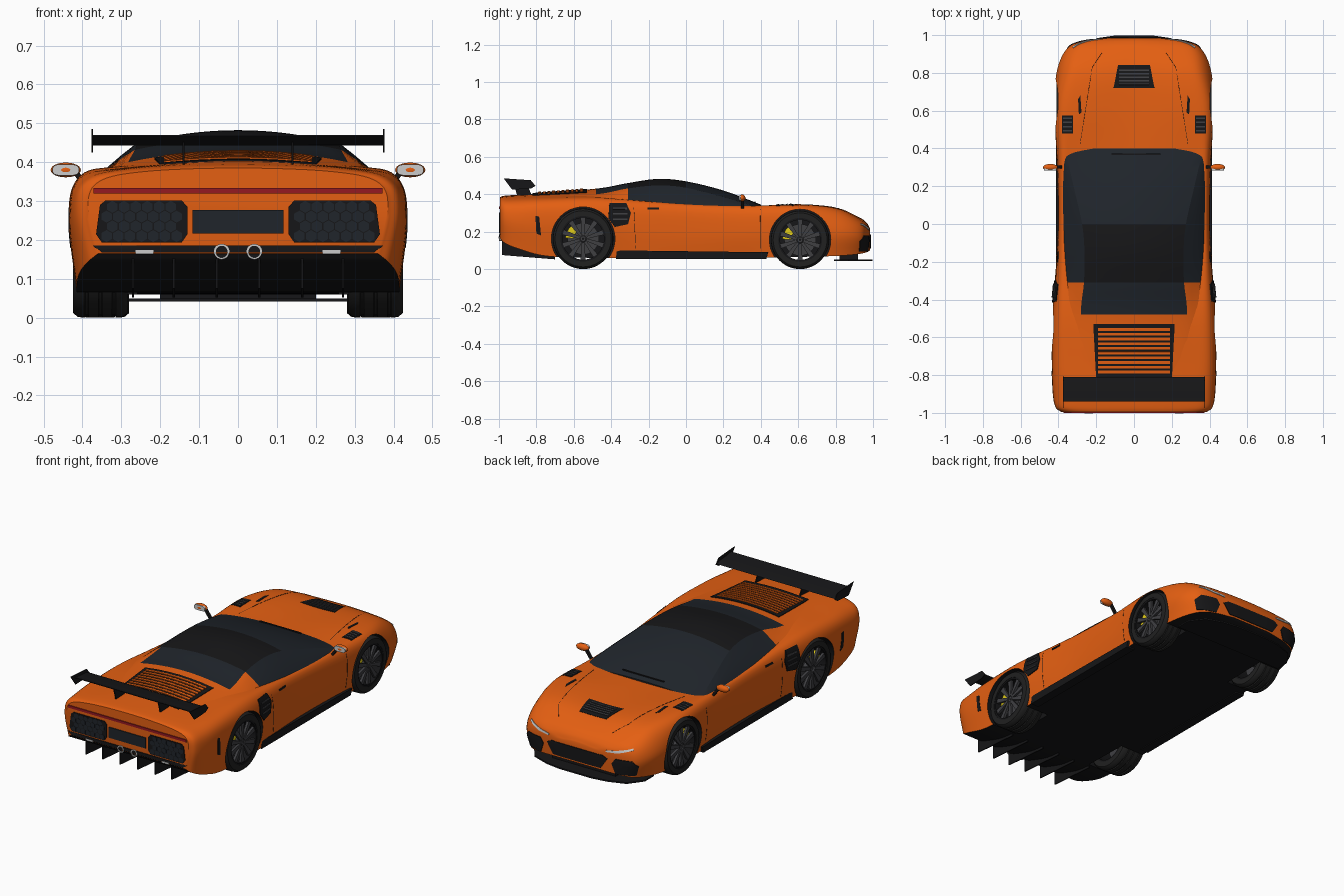
import bpy, bmesh, math
from mathutils import Vector
from mathutils.bvhtree import BVHTree

if "Cube" in bpy.data.objects:
    bpy.data.objects.remove(bpy.data.objects["Cube"])

def material(name, c):
    m = bpy.data.materials.new(name)
    m.diffuse_color = (*c, 1)
    m.use_nodes = True
    m.node_tree.nodes["Principled BSDF"].inputs["Base Color"].default_value = m.diffuse_color
    return m

ORANGE = material("orange_paint", (0.78, 0.115, 0.006))
BLACK = material("black_trim", (0.008, 0.008, 0.009))
GLASS = material("dark_glass", (0.014, 0.018, 0.024))
TYRE = material("tyre_rubber", (0.015, 0.015, 0.015))
RIM = material("rim_metal", (0.05, 0.05, 0.055))
SILVER = material("silver", (0.6, 0.6, 0.6))
RED = material("red_lamp", (0.3, 0.01, 0.015))
YELLOW = material("yellow_caliper", (0.75, 0.6, 0.01))

def build(name, verts, faces, mats, idx=None, angle=35):
    me = bpy.data.meshes.new(name)
    me.from_pydata([tuple(v) for v in verts], [], faces)
    for m in mats:
        me.materials.append(m)
    if idx:
        me.polygons.foreach_set("material_index", idx)
    bm = bmesh.new()
    bm.from_mesh(me)
    bmesh.ops.recalc_face_normals(bm, faces=bm.faces)
    bm.to_mesh(me)
    bm.free()
    ob = bpy.data.objects.new(name, me)
    bpy.context.collection.objects.link(ob)
    smooth(ob, angle)
    return ob

def smooth(ob, angle=35):
    bpy.ops.object.select_all(action='DESELECT')
    ob.select_set(True)
    bpy.context.view_layer.objects.active = ob
    bpy.ops.object.shade_smooth_by_angle(angle=math.radians(angle))

def spline(rows, n, last=None):
    """Catmull-Rom through rows of numbers, n steps per span."""
    P = [Vector(r) for r in rows]
    P = [2 * P[0] - P[1]] + P + [Vector(last) if last else 2 * P[-1] - P[-2]]
    out = []
    for a, b, c, d in zip(P, P[1:], P[2:], P[3:]):
        for k in range(n):
            t = k / n
            out.append(0.5 * (2*b + (c-a)*t + (2*a-5*b+4*c-d)*t*t + (3*b-a-3*c+d)*t**3))
    return out + [P[-2]]

def loft(sections):
    """sections: (y, half profile ending on the centre line) -> closed rings."""
    verts, faces = [], []
    for y, half in sections:
        ring = [(x, z) for x, z in half] + [(-x, z) for x, z in half[-2::-1]]
        verts += [(x, y, z) for x, z in ring]
    n = len(ring)
    for i in range(len(sections) - 1):
        for j in range(n):
            k = (j + 1) % n
            faces.append((i*n+j, i*n+k, (i+1)*n+k, (i+1)*n+j))
    faces += [tuple(range(n)), tuple(range(len(verts) - n, len(verts)))]
    return verts, faces, n

def prism(name, poly, axis, a, b, mat):
    """Extrude a 2D outline along axis from a to b."""
    put = {'x': lambda u, v, w: (w, u, v), 'y': lambda u, v, w: (u, w, v), 'z': lambda u, v, w: (u, v, w)}[axis]
    n = len(poly)
    v = [put(*p, a) for p in poly] + [put(*p, b) for p in poly]
    f = [tuple(range(n)), tuple(range(n, 2*n))] + [(i, (i+1) % n, n+(i+1) % n, n+i) for i in range(n)]
    return build(name, v, f, [mat])

def lathe(name, prof, cx, cy, cz, mat, axis='x', n=48):
    """Revolve (radius, offset) loop around the x or y axis."""
    v, f, m = [], [], len(prof)
    for i in range(n):
        a = 2 * math.pi * i / n
        for r, o in prof:
            p, q = r * math.cos(a), r * math.sin(a)
            v.append((cx+o, cy+p, cz+q) if axis == 'x' else (cx+p, cy+o, cz+q))
            j = len(v) - 1 - i*m
            f.append((i*m+j, i*m+(j+1) % m, (i+1) % n*m+(j+1) % m, (i+1) % n*m+j))
    return build(name, v, f, [mat])

# Body shell: y, floor x/z, side x/z, shoulder x/z, deck x/z, centre z
rows = [(-.995, .36, .165, .385, .27, .365, .345, .25, .375, .385),
        (-.97, .39, .14, .415, .27, .39, .35, .28, .38, .392),
        (-.90, .41, .11, .43, .26, .40, .352, .28, .385, .397),
        (-.75, .415, .07, .435, .25, .41, .357, .29, .387, .405),
        (-.50, .41, .06, .435, .25, .405, .365, .29, .39, .415),
        (-.25, .405, .06, .415, .22, .395, .35, .30, .365, .37),
        (.0, .39, .06, .402, .2, .388, .335, .30, .34, .345),
        (.3, .39, .06, .407, .2, .39, .325, .30, .335, .338),
        (.6, .405, .065, .421, .22, .397, .328, .27, .345, .335),
        (.8, .385, .07, .41, .2, .36, .305, .25, .328, .323),
        (.92, .335, .08, .362, .18, .32, .255, .2, .275, .28),
        (.965, .26, .09, .285, .17, .255, .225, .16, .24, .248),
        (.985, .12, .10, .135, .165, .12, .2, .06, .21, .215)]
secs = []
for r in spline(rows, 6):
    half = spline([r[1:3], r[3:5], r[5:7], r[7:9], (0, r[9])], 6, last=(-r[7], r[8]))
    secs.append((r[0], [tuple(p) for p in half]))
bv, bf, n = loft(secs)
bidx = [1 if k % n == n - 1 and k < len(bf) - 2 else 0 for k in range(len(bf))]
body = build("body_shell", bv, bf, [ORANGE, BLACK], bidx)

# Cabin: y, base x/z, roof edge x/z, centre z
cab = [(.40, .375, .322, .366, .326, .345), (.2, .385, .325, .32, .385, .42), (.0, .387, .33, .275, .435, .469),
       (-.15, .387, .335, .262, .447, .482), (-.31, .387, .34, .265, .432, .46), (-.48, .375, .36, .282, .4, .43),
       (-.82, .31, .37, .28, .382, .403)]
csecs = []
for y, xb, zb, xs, zs, zc in spline(cab, 6):
    side = [(xb + (xs-xb)*t + .007*math.sin(math.pi*t), zb + (zs-zb)*t) for t in (0, .25, .5, .75)]
    top = [(xs*(1-t), zs + (zc-zs)*(1-(1-t)**2)) for t in [k/8 for k in range(9)]]
    csecs.append((y, side + top))
cv, cf, cn = loft(csecs)
cidx = []
for f in cf:
    y = sum(cv[i][1] for i in f) / len(f)
    on_side = abs(sum(cv[i][0] for i in f)) / len(f) > .2 and (f[0] % cn < 4 or f[0] % cn >= cn - 5)
    cidx.append(0 if y < (-.31 if on_side else -.48) else 2 if -.31 < y < 0 and not on_side else 1)
build("cabin", cv, cf, [ORANGE, GLASS, BLACK], cidx, 20)

# Patches: outlines projected onto the body surface
tree = BVHTree.FromPolygons(bv + cv, bf + [tuple(i + len(bv) for i in f) for f in cf])
def cast(axis, s, u, v, lift):
    o, d = {'x': ((2*s, u, v), (-s, 0, 0)), 'y': ((u, 2*s, v), (0, -s, 0)), 'z': ((u, v, 2), (0, 0, -1))}[axis]
    hit, nrm, _, _ = tree.ray_cast(Vector(o), Vector(d))
    if hit is None:
        hit, nrm, _, _ = tree.find_nearest(Vector(o) + Vector(d) * 1.1)
    if nrm.dot(Vector(d)) > 0:
        nrm = -nrm
    return hit + nrm * lift

def patch(name, polys, axis, s, mat, lift=.004, m=6, rings=4):
    V, F = [], []
    for poly in polys:
        c = [sum(p[k] for p in poly) / len(poly) for k in (0, 1)]
        edge = [(p[0]+(q[0]-p[0])*t/m, p[1]+(q[1]-p[1])*t/m)
                for p, q in zip(poly, poly[1:] + poly[:1]) for t in range(m)]
        b, e = len(V), len(edge)
        V.append(cast(axis, s, *c, lift))
        for k in range(1, rings + 2):
            g, l = (min(k, rings) / rings, lift if k <= rings else -.006)
            V += [cast(axis, s, c[0]+(p[0]-c[0])*g, c[1]+(p[1]-c[1])*g, l) for p in edge]
        for i in range(e):
            j = (i + 1) % e
            F.append((b, b+1+i, b+1+j))
            F += [(b+1+k*e+i, b+1+(k+1)*e+i, b+1+(k+1)*e+j, b+1+k*e+j) for k in range(rings)]
    return build(name, V, F, [mat])

def rect(u0, u1, v0, v1):
    return [(u0, v0), (u1, v0), (u1, v1), (u0, v1)]
def flip(polys):
    return polys + [[(-u, v) for u, v in p] for p in polys]

# Engine cover, hood and fender vents
patch("engine_cover", [[(-.215, -.53), (.215, -.53), (.2, -.82), (-.2, -.82)]], 'z', 1, BLACK, .004)
patch("engine_slats", [rect(-.19, .19, y, y + .014) for y in [-.565 - .025*i for i in range(10)]], 'z', 1, ORANGE, .008)
patch("hood_vent", [[(-.108, .72), (.108, .72), (.085, .84), (-.085, .84)]], 'z', 1, BLACK, .002)
patch("hood_slats", [rect(-.08, .08, y, y + .007) for y in [.737 + .018*i for i in range(5)]], 'z', 1, RIM, .005, 3, 2)
patch("fender_vents", flip([rect(.322, .38, .48, .575)]), 'z', 1, BLACK, .002)
patch("fender_vent_slats", flip([rect(.328, .374, y, y+.008) for y in (.49, .512, .534, .556)]), 'z', 1, RIM, .005, 3, 2)
patch("fender_slots", flip([[(.278, .59), (.292, .58), (.296, .66), (.284, .68)]]), 'z', 1, BLACK, .002)
patch("hood_seams", flip([[(.285, .42), (.287, .42), (.222, .83), (.22, .83)], [(.22, .83), (.222, .83), (.172, .905), (.17, .905)]]),
      'z', 1, BLACK, .001)

# Nose intakes and headlights
patch("nose_grille", [[(-.19, .17), (-.15, .11), (.15, .11), (.19, .17), (.16, .185), (-.16, .185)]], 'y', 1, BLACK)
patch("side_intakes", flip([[(.215, .15), (.235, .095), (.335, .095), (.352, .15), (.325, .18), (.235, .18)]]), 'y', 1, BLACK)
patch("headlights", flip([[(.18, .207), (.25, .213), (.325, .236), (.32, .244), (.24, .224), (.18, .216)]]), 'y', 1, SILVER)
nose = [(.35, .79), (.35, .87), (.29, .95), (.19, .985), (.1, .998)]
prism("front_splitter", nose + [(-x, y) for x, y in nose[::-1]], 'z', .042, .05, BLACK)
prism("splitter_mount", rect(-.2, .2, .82, .92), 'z', .045, .1, BLACK)

# Tail: light bar, grilles, plate recess, lower strip, exhausts
patch("tail_light_bar", [rect(-.372, .372, .32, .334)], 'y', -1, RED, .005)
patch("tail_grilles", flip([[(.13, .215), (.145, .193), (.35, .193), (.365, .215), (.355, .29), (.34, .302), (.145, .302), (.13, .285)]]), 'y', -1, BLACK)
cells = [(.158 + .03*i + .015*(j % 2), .21 + .025*j) for j in range(4) for i in range(7 - j % 2)]
patch("grille_cells", flip([[(x + .0155*math.sin(k*math.pi/3), z + .0155*math.cos(k*math.pi/3)) for k in range(6)]
                            for x, z in cells]), 'y', -1, GLASS, .005, 1, 1)
patch("plate_recess", [rect(-.117, .117, .217, .277)], 'y', -1, GLASS, .005)
patch("tail_lower_strip", [[(-.35, .168), (.35, .168), (.372, .186), (-.372, .186)]], 'y', -1, BLACK)
for s in (-1, 1):
    lathe("exhaust_tip", [(.015, 0), (.02, 0), (.02, .06), (.015, .06)], s*.042, -1.0, .17, SILVER, 'y', 24)
    lathe("exhaust_bore", [(.001, .006), (.016, .006), (.016, .05), (.001, .05)], s*.042, -1.0, .17, BLACK, 'y', 24)
    prism("fog_lamp", rect(s*.24-.023, s*.24+.023, .164, .174), 'y', -1.002, -.985, SILVER)
    for x in (.055, .165, .27):
        prism("diffuser_fin", [(-.985, .17), (-.985, .075), (-.7, .052), (-.7, .09)], 'x', s*x-.003, s*x+.003, BLACK)
    # Side skirt
    prism("side_skirt", [(-.375, .055), (.43, .055), (.44, .09), (-.37, .1)], 'x', s*.36, s*.412, BLACK)
    # Side intake, rear vent, handle, door seams
    patch("side_intake", [[(-.31, .24), (-.38, .225), (-.415, .27), (-.41, .35), (-.32, .35), (-.295, .3)]], 'x', s, BLACK, .005)
    patch("intake_fins", [rect(-.39, -.315, z, z+.008) for z in (.262, .29, .318)], 'x', s, RIM, .01, 3, 2)
    patch("rear_side_vent", [[(-.775, .18), (-.8, .19), (-.805, .285), (-.785, .28)]], 'x', s, BLACK, .002)
    patch("door_handle", [rect(-.205, -.145, .318, .328)], 'x', s, BLACK, .004)
    patch("door_seams", [[(-.27, .11), (-.268, .11), (-.278, .33), (-.28, .33)], rect(.397, .399, .11, .32)], 'x', s, BLACK, .001)
    # Mirror
    bpy.ops.mesh.primitive_uv_sphere_add(segments=24, ring_count=12, location=(s*.443, .30, .38))
    mir = bpy.context.object
    mir.name = "mirror_housing"
    mir.scale = (.039, .018, .019)
    mir.data.materials.append(ORANGE)
    smooth(mir, 60)
    glass = [(s*.443 + .034*math.copysign(abs(math.cos(a))**.6, math.cos(a)),
              .38 + .0145*math.copysign(abs(math.sin(a))**.6, math.sin(a))) for a in [k*math.pi/12 for k in range(24)]]
    prism("mirror_glass", glass, 'y', .283, .30, SILVER)
    prism("mirror_stalk", [(s*.375, .325), (s*.39, .325), (s*.425, .372), (s*.41, .376)], 'y', .295, .31, BLACK)
    # Wing end plate and support
    prism("wing_end_plate", [(-.975, .485), (-.83, .475), (-.805, .445), (-.83, .43), (-.93, .425)], 'x', s*.373, s*.377, BLACK)
    prism("wing_support", [(-.9, .385), (-.82, .385), (-.85, .452), (-.92, .452)], 'x', s*.14-.003, s*.14+.003, BLACK)
prism("rear_wing", [(-.94, .466), (-.9, .45), (-.84, .443), (-.81, .448), (-.84, .458), (-.9, .463), (-.94, .47)], 'x', -.375, .375, BLACK)
prism("wiper", rect(-.12, .14, .356, .362), 'y', .365, .372, BLACK)

# Wheels and wheel arch cuts
for y, r, outer, tag in ((-.55, .162, .424, "rear"), (.61, .156, .41, "front")):
    for s in (-1, 1):
        cut = prism("arch_cutter", [(y + (r+.008)*math.cos(a), r + (r+.008)*math.sin(a))
                                    for a in [k*math.pi/32 for k in range(64)]], 'x', s*.26, s*.55, BLACK)
        bo = body.modifiers.new("arch", 'BOOLEAN')
        bo.object, bo.operation, bo.solver = cut, 'DIFFERENCE', 'EXACT'
        bpy.context.view_layer.objects.active = body
        bpy.ops.object.modifier_apply(modifier=bo.name)
        bpy.data.objects.remove(cut)
        h, ri = .07 if tag == "rear" else .065, r*.75
        c = s*(outer - h)
        prof = [(ri, -h), (r-.012, -h), (r-.002, -h+.012)]
        for g in (-.5, 0, .5):
            prof += [(r, g*h-.005), (r-.006, g*h-.003), (r-.006, g*h+.003), (r, g*h+.005)]
        lathe(tag + "_tyre", prof + [(r-.002, h-.012), (r-.012, h), (ri, h)], c, y, r, TYRE)
        lathe(tag + "_rim", [(ri-.008, -h+.005), (ri+.002, -h+.005), (ri+.002, h-.002), (ri-.01, h-.002)], c, y, r, BLACK)
        lathe(tag + "_brake_disc", [(.005, -.006), (.085, -.006), (.085, .006), (.005, .006)], c+s*.01, y, r, RIM)
        lathe(tag + "_hub", [(.004, -.03), (.024, -.03), (.024, .03), (.014, .04), (.004, .04)], c+s*.02, y, r, RIM, n=24)
        def polar(a, q):
            return (y + q*math.cos(a), r + q*math.sin(a))
        for k in range(10):
            a = 2*math.pi*(k+.5)/10
            prism(tag + "_spoke", [polar(a-.35, .02), polar(a-.12, ri-.004), polar(a+.12, ri-.004), polar(a+.35, .02)],
                  'x', c+s*(h-.022), c+s*(h-.008), RIM)
        prism(tag + "_caliper", [polar(t, q) for q, ts in ((.05, (2.2, 2.5, 2.8, 3.1)), (.095, (3.1, 2.8, 2.5, 2.2))) for t in ts],
              'x', c+s*.01, c+s*(h-.024), YELLOW)
smooth(body)
